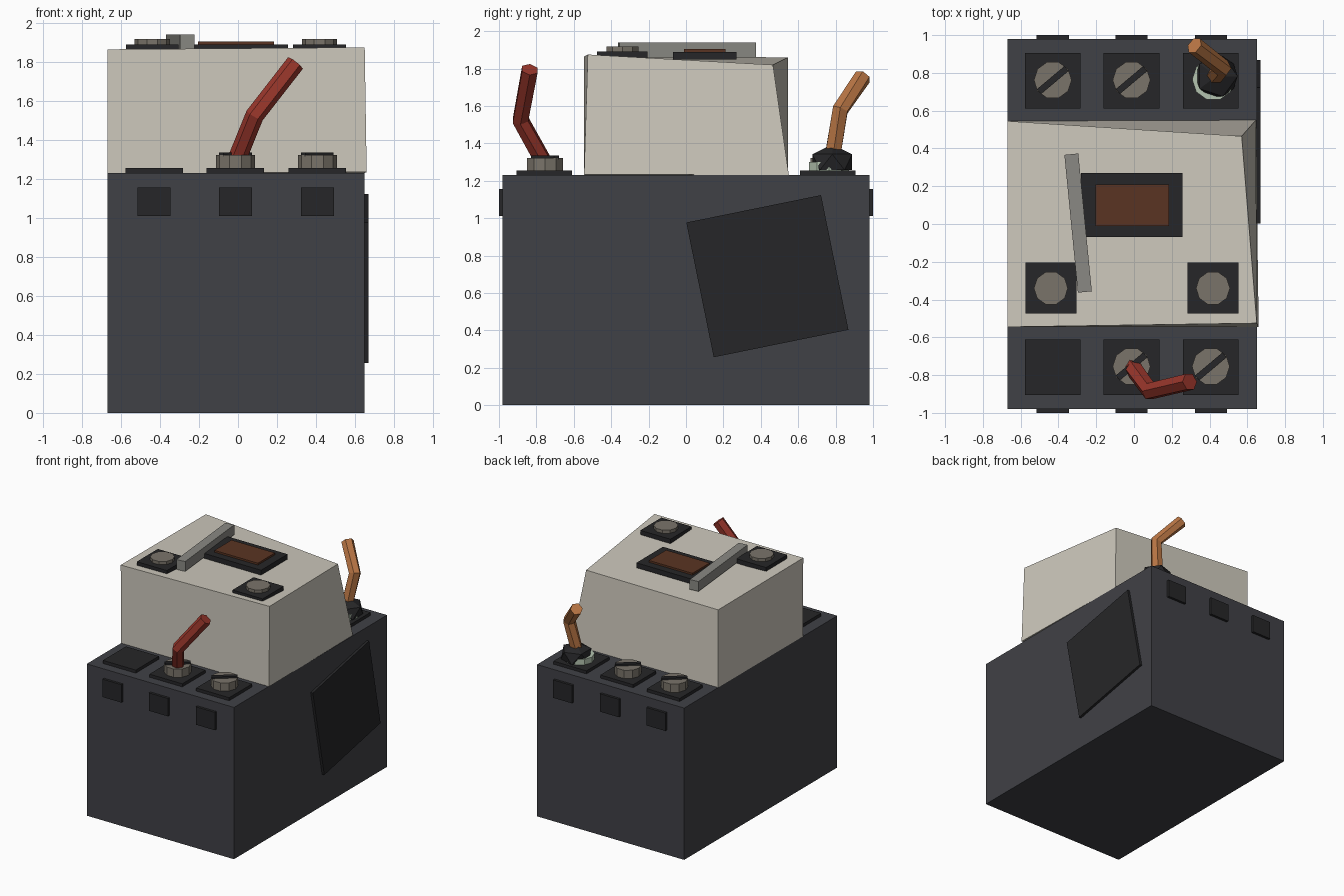
import bpy, bmesh
from math import radians, pi
from mathutils import Matrix, Vector

if "Cube" in bpy.data.objects:
    bpy.data.objects.remove(bpy.data.objects["Cube"])


def mat(name, hexcode):
    def lin(v):
        return v / 12.92 if v <= 0.04045 else ((v + 0.055) / 1.055) ** 2.4
    m = bpy.data.materials.new(name)
    m.diffuse_color = [lin(int(hexcode[i:i + 2], 16) / 255) for i in (0, 2, 4)] + [1]
    m.use_nodes = True
    m.node_tree.nodes["Principled BSDF"].inputs["Base Color"].default_value = m.diffuse_color
    return m


CHARCOAL = mat("charcoal", "404146")
CREAM = mat("cream", "cdc8bc")
BLACK = mat("black", "262628")
METAL = mat("metal", "7a746a")
BAR = mat("bar_grey", "8a8983")
BROWN = mat("brown", "5a3422")
RED = mat("red", "99362b")
ORANGE = mat("orange", "bb7745")
PALE = mat("pale_green", "b4c4b0")


def finish(name, bm, material):
    bmesh.ops.recalc_face_normals(bm, faces=bm.faces)
    me = bpy.data.meshes.new(name)
    bm.to_mesh(me)
    bm.free()
    me.materials.append(material)
    ob = bpy.data.objects.new(name, me)
    bpy.context.collection.objects.link(ob)
    return ob


def box(name, center, size, material, axis='Z', angle=0):
    bm = bmesh.new()
    bmesh.ops.create_cube(bm, size=1)
    bm.transform(Matrix.Translation(center) @ Matrix.Rotation(radians(angle), 4, axis)
                 @ Matrix.Diagonal((*size, 1)))
    return finish(name, bm, material)


def disc(name, x, y, z0, z1, r, material, sides=10):
    bm = bmesh.new()
    bmesh.ops.create_cone(bm, cap_ends=True, segments=sides, radius1=r, radius2=r, depth=z1 - z0)
    bm.transform(Matrix.Translation((x, y, (z0 + z1) / 2)) @ Matrix.Rotation(pi / sides, 4, 'Z'))
    return finish(name, bm, material)


def wire(name, points, r, material, sides=6):
    # hexagonal tube swept along a bent path
    pts = [Vector(p) for p in points]
    bm = bmesh.new()
    rings = []
    for i, p in enumerate(pts):
        d = (pts[min(i + 1, len(pts) - 1)] - pts[max(i - 1, 0)]).normalized()
        side = d.cross(Vector((0, 1, 0))).normalized()
        up = d.cross(side)
        ring = []
        for k in range(sides):
            v = Matrix.Rotation(2 * pi * k / sides, 3, d) @ side
            ring.append(bm.verts.new(p + v * r))
        rings.append(ring)
    for a, b in zip(rings, rings[1:]):
        for k in range(sides):
            j = (k + 1) % sides
            bm.faces.new((a[k], a[j], b[j], b[k]))
    bm.faces.new(rings[0])
    bm.faces.new(rings[-1])
    return finish(name, bm, material)


# Main body
box("body", (-0.01, 0, 0.615), (1.32, 1.96, 1.23), CHARCOAL)

# Skewed upper housing
bm = bmesh.new()
low = [(-0.67, -0.54, 1.23), (0.66, -0.545, 1.235), (0.645, 0.55, 1.23), (-0.67, 0.545, 1.23)]
top = [(-0.67, -0.545, 1.865), (0.65, -0.525, 1.875), (0.57, 0.465, 1.82), (-0.67, 0.545, 1.86)]
lo, hi = [[bm.verts.new(c) for c in ring] for ring in (low, top)]
bm.faces.new(lo)
bm.faces.new(hi)
for i in range(4):
    bm.faces.new((lo[i], lo[i - 1], hi[i - 1], hi[i]))
finish("upper_housing", bm, CREAM)

# Terminal pads, end clips and slotted screws along front and back
for side, row in ((-1, "front"), (1, "back")):
    for i, x in enumerate((-0.43, -0.013, 0.407)):
        y = 0.758 * side
        box(f"{row}_pad_{i}", (x, y, 1.24), (0.295, 0.295, 0.03), BLACK)
        box(f"{row}_clip_{i}", (x, 0.985 * side, 1.083), (0.17, 0.03, 0.145), BLACK)
        if (row, i) in (("front", 0), ("back", 2)):
            continue
        disc(f"{row}_screw_{i}", x, y + 0.004, 1.25, 1.322, 0.1, METAL)
        box(f"{row}_slot_{i}", (x, y + 0.004, 1.325), (0.19, 0.034, 0.022), BLACK, 'Z', 40)

# Screws on the upper housing
for name, x in (("left", -0.44), ("right", 0.418)):
    box(f"top_pad_{name}", (x, -0.34, 1.873), (0.27, 0.27, 0.036), BLACK)
    disc(f"top_screw_{name}", x, -0.34, 1.88, 1.917, 0.09, METAL)

# Central contact panel and raised bar
box("panel_frame", (-0.012, 0.1, 1.869), (0.535, 0.34, 0.04), BLACK)
box("panel_insert", (-0.01, 0.1, 1.89), (0.39, 0.22, 0.028), BROWN)
box("top_bar", (-0.296, 0.005, 1.9), (0.074, 0.733, 0.08), BAR, 'Z', 5.6)

# Tilted label plate on the right side
box("side_plate", (0.655, 0.435, 0.69), (0.03, 0.735, 0.735), BLACK, 'X', 11.5)

# Damaged terminal: pale residue under a charred lump
disc("residue", 0.42, 0.765, 1.25, 1.3, 0.112, PALE)
bm = bmesh.new()
bmesh.ops.create_icosphere(bm, subdivisions=1, radius=0.125)
bm.transform(Matrix.Translation((0.437, 0.782, 1.3)) @ Matrix.Diagonal((1, 1, 0.75, 1)))
for v in bm.verts:
    v.co.z = max(v.co.z, 1.25)
bmesh.ops.remove_doubles(bm, verts=bm.verts, dist=0.001)
finish("charred_lump", bm, BLACK)

# Bent wire stubs
wire("red_wire", [(-0.01, -0.755, 1.29), (0.085, -0.885, 1.525), (0.295, -0.835, 1.795)], 0.048, RED)
wire("orange_wire", [(0.43, 0.785, 1.34), (0.47, 0.825, 1.58), (0.32, 0.945, 1.755)], 0.047, ORANGE)
